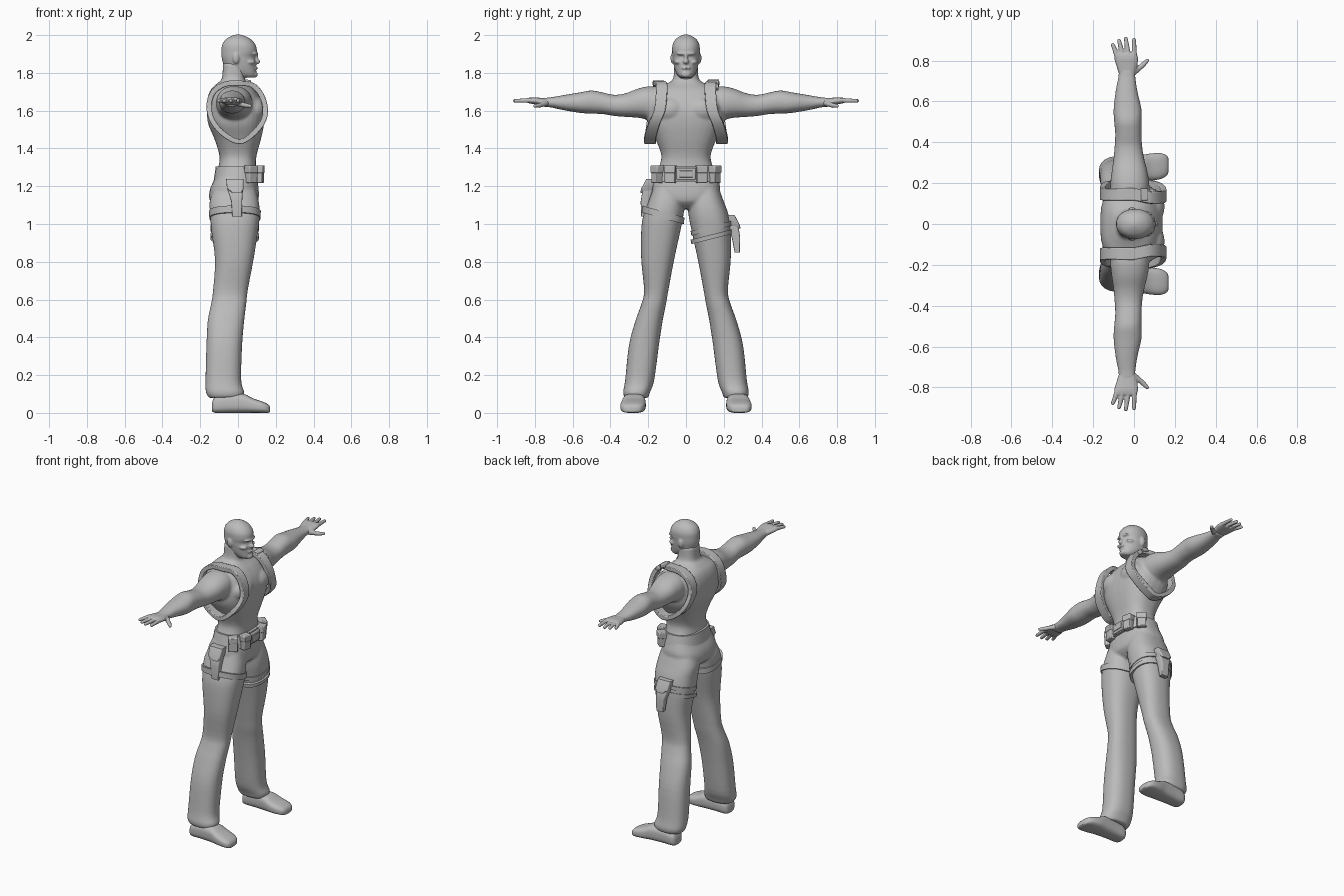
import bpy
import bmesh
from math import cos, sin, pi, copysign, radians
from mathutils import Matrix, Vector

cube = bpy.data.objects.get("Cube")
if cube:
    bpy.data.objects.remove(cube, do_unlink=True)

grey = bpy.data.materials.new("plain grey")
grey.use_nodes = True
grey.diffuse_color = (0.5, 0.5, 0.5, 1)
grey.node_tree.nodes["Principled BSDF"].inputs["Base Color"].default_value = grey.diffuse_color


def spline(rows, steps, closed=False):
    """Smooth curve through rows of numbers."""
    rows = [Vector(r) for r in rows]
    count = len(rows)

    def row(i):
        return rows[i % count] if closed else rows[max(0, min(count - 1, i))]

    result = []
    for i in range(count if closed else count - 1):
        a, b, c, d = (row(i + k) for k in (-1, 0, 1, 2))
        for s in range(steps):
            t = s / steps
            result.append(b + (c - a) * (t / 2) + (a * 2 - b * 5 + c * 4 - d) * (t * t / 2)
                          + (b * 3 - a - c * 3 + d) * (t ** 3 / 2))
    return result if closed else result + [rows[-1]]


def bridge(bm, rings, closed=False):
    """Join successive rings of points with faces."""
    rings = [[bm.verts.new(p) for p in ring] for ring in rings]
    n = len(rings[0])
    pairs = list(zip(rings, rings[1:]))
    if closed:
        pairs.append((rings[-1], rings[0]))
    else:
        bm.faces.new(rings[0])
        bm.faces.new(rings[-1])
    for a, b in pairs:
        for i in range(n):
            j = (i + 1) % n
            bm.faces.new((a[i], a[j], b[j], b[i]))


def loft(bm, rows, axes="zxy", side=1, power=2.4, steps=4, segments=32, slope=0):
    """Rows give a position along the first axis, then low and high on the other two."""
    rings = []
    for t, u0, u1, v0, v1 in spline(rows, steps):
        ring = []
        for k in range(segments):
            angle = 2 * pi * (k + 0.5) / segments
            c, s = (copysign(abs(f) ** (2 / power), f) for f in (cos(angle), sin(angle)))
            u, v = ((u0 + u1) + (u1 - u0) * c) / 2, ((v0 + v1) + (v1 - v0) * s) / 2
            p = dict(zip(axes, (t + slope * (v - (v0 + v1) / 2), u, v)))
            ring.append((p["x"], p["y"] * side, p["z"]))
        rings.append(ring)
    bridge(bm, rings)


def blob(bm, centre, radii):
    matrix = Matrix.Translation(centre) @ Matrix.Diagonal((*radii, 1))
    bmesh.ops.create_uvsphere(bm, u_segments=24, v_segments=16, radius=1, matrix=matrix)


def finish(name, bm, voxel=0, relax=0, bevel=0):
    bmesh.ops.recalc_face_normals(bm, faces=bm.faces)
    mesh = bpy.data.meshes.new(name)
    bm.to_mesh(mesh)
    bm.free()
    mesh.materials.append(grey)
    obj = bpy.data.objects.new(name, mesh)
    bpy.context.collection.objects.link(obj)
    bpy.ops.object.select_all(action="DESELECT")
    obj.select_set(True)
    bpy.context.view_layer.objects.active = obj
    if voxel:
        remesh = obj.modifiers.new("blend", "REMESH")
        remesh.mode = "VOXEL"
        remesh.voxel_size = voxel
        remesh.use_smooth_shade = True
        smooth = obj.modifiers.new("relax", "SMOOTH")
        smooth.iterations = relax
    else:
        bpy.ops.object.shade_smooth_by_angle(angle=radians(35))
    if bevel:
        mod = obj.modifiers.new("bevel", "BEVEL")
        mod.width = bevel
        mod.segments = 2
    return obj


def box(name, centre, size, turn=0, tilt=0, bevel=0.005):
    bm = bmesh.new()
    bmesh.ops.create_cube(bm, size=1, matrix=Matrix.Diagonal((*size, 1)))
    obj = finish(name, bm, bevel=bevel)
    obj.location = centre
    obj.rotation_euler = (0, tilt, turn)


def part(name, rows, **options):
    bm = bmesh.new()
    loft(bm, rows, **options)
    return finish(name, bm)


def even(rows):
    """Rows symmetric across y, written as height, back, front, half width."""
    return [(z, x0, x1, -w, w) for z, x0, x1, w in rows]


SIDES = (("left", 1), ("right", -1))

# Body: torso, chest, arms and trousers blended into one skin
body = bmesh.new()
loft(body, even([
    (1.08, -.10, .06, .06), (1.12, -.148, .105, .15), (1.18, -.15, .11, .182),
    (1.25, -.12, .1, .165), (1.32, -.1, .095, .137), (1.37, -.1, .1, .132),
    (1.45, -.125, .122, .162), (1.53, -.158, .138, .2), (1.6, -.165, .14, .208),
    (1.66, -.163, .122, .2), (1.71, -.145, .088, .175), (1.745, -.11, .05, .1),
    (1.77, -.085, .037, .068), (1.85, -.08, .04, .062)]), power=2.6)
arm = [(.1, -.09, .06, 1.56, 1.72), (.18, -.115, .075, 1.55, 1.73),
       (.25, -.11, .067, 1.562, 1.718), (.32, -.1, .05, 1.567, 1.692),
       (.38, -.095, .04, 1.572, 1.684), (.44, -.092, .037, 1.582, 1.696),
       (.5, -.097, .037, 1.584, 1.707), (.56, -.1, .037, 1.588, 1.697),
       (.65, -.09, .017, 1.603, 1.682), (.72, -.077, .007, 1.618, 1.67),
       (.76, -.075, .008, 1.62, 1.668)]
leg = [(1.2, -.12, .09, .02, .17), (1.12, -.15, .11, .01, .2), (1.05, -.147, .115, .013, .225),
       (.97, -.142, .107, .028, .237), (.81, -.122, .082, .063, .237), (.65, -.132, .052, .093, .222),
       (.58, -.142, .044, .105, .235), (.49, -.16, .033, .123, .267), (.36, -.167, .022, .143, .302),
       (.175, -.172, .017, .168, .322), (.11, -.17, .033, .19, .333), (.08, -.155, .025, .2, .325)]
for _, side in SIDES:
    loft(body, arm, axes="yxz", side=side, power=2.2)
    loft(body, leg, side=side)
    blob(body, (.083, .085 * side, 1.605), (.067, .09, .07))
finish("body", body, voxel=.008, relax=4)

# Head with brow, nose, lips, chin, cheeks and ears
head = bmesh.new()
loft(head, even([
    (1.775, .02, .088, .03), (1.79, -.02, .097, .046), (1.82, -.066, .096, .06),
    (1.86, -.082, .096, .068), (1.885, -.087, .09, .071), (1.91, -.088, .1, .073),
    (1.945, -.085, .095, .072), (1.975, -.068, .072, .058), (1.994, -.038, .04, .033),
    (2.003, -.01, .012, .01)]), power=2.1)
loft(head, even([(1.75, -.08, .035, .06), (1.8, -.075, .04, .058)]))
blob(head, (.086, 0, 1.902), (.02, .05, .01))
blob(head, (.1, 0, 1.86), (.018, .015, .014))
blob(head, (.094, 0, 1.88), (.015, .009, .028))
blob(head, (.093, 0, 1.825), (.013, .025, .006))
blob(head, (.088, 0, 1.791), (.017, .026, .016))
for _, side in SIDES:
    blob(head, (-.01, .07 * side, 1.878), (.018, .012, .03))
    blob(head, (.06, .04 * side, 1.857), (.032, .022, .013))
finish("head", head, voxel=.005, relax=3)


def finger(bm, base, tip, radius):
    """Tapering chain of spheres from base to tip."""
    for k in range(13):
        t = k / 12
        blob(bm, Vector(base).lerp(Vector(tip), t), [radius * (1 - .25 * t)] * 3)


# Hands and shoes
palm = [(.73, -.072, .003, 1.625, 1.665), (.77, -.085, .015, 1.63, 1.668),
        (.81, -.096, .02, 1.635, 1.671), (.835, -.09, .012, 1.64, 1.668)]
shoe = [(-.138, .245, .305, .01, .05), (-.12, .225, .325, 0, .085), (-.05, .22, .33, 0, .1),
        (.03, .215, .337, 0, .1), (.08, .213, .345, 0, .077), (.13, .22, .347, 0, .06),
        (.16, .237, .335, 0, .045), (.17, .26, .315, .005, .03)]
for label, side in SIDES:
    hand = bmesh.new()
    loft(hand, palm, axes="yxz", side=side)
    for base, tip in ((-.082, -.103), (-.055, -.073), (-.027, -.04), (.002, .0)):
        reach = .908 - 6 * (tip + .03) ** 2
        finger(hand, (base, .82 * side, 1.655), (tip, reach * side, 1.652), .0135)
    finger(hand, (-.005, .74 * side, 1.64), (.04, .775 * side, 1.628), .016)
    finger(hand, (.04, .775 * side, 1.628), (.065, .8 * side, 1.625), .013)
    finish(label + "_hand", hand, voxel=.005, relax=2)
    part(label + "_shoe", shoe, axes="xyz", side=side, power=3)

# Shoulder harness loops
loop = [(0, .145, 1.745), (.075, .13, 1.735), (.125, .13, 1.68), (.145, .14, 1.6),
        (.125, .17, 1.53), (.06, .19, 1.46), (0, .19, 1.437), (-.08, .185, 1.48),
        (-.137, .175, 1.55), (-.153, .15, 1.63), (-.13, .145, 1.7), (-.07, .145, 1.74)]
for label, side in SIDES:
    rings = []
    for p in spline(loop, 5, closed=True):
        out = Vector((p.x, 0, p.z - 1.6)).normalized() * .014
        across = Vector((0, .03, 0))
        ring = (p + out + across, p + out - across, p - out - across, p - out + across)
        rings.append([(q.x, q.y * side, q.z) for q in ring])
    band = bmesh.new()
    bridge(band, rings, closed=True)
    finish(label + "_harness_strap", band, bevel=.004)

# Radio clipped to the left harness strap
box("radio_top", (.05, .145, 1.752), (.035, .06, .024), tilt=.2)
box("radio_bottom", (.09, .145, 1.724), (.03, .055, .026), tilt=.8)

# Belt, buckle and pouches with flaps
part("belt", even([(1.225, -.13, .118, .172), (1.305, -.118, .114, .152)]), steps=1)
box("buckle", (.115, 0, 1.265), (.022, .1, .064))
box("buckle_plate", (.124, 0, 1.265), (.012, .07, .036), bevel=.003)
for label, side in SIDES:
    for place, x, y, turn in (("front", .112, .083, .2), ("side", .07, .152, .9)):
        name = label + "_" + place + "_pouch"
        box(name, (x, y * side, 1.26), (.042, .055, .088), turn * side)
        box(name + "_flap", (x, y * side, 1.29), (.05, .06, .04), turn * side)

# Holsters: right hip and left thigh share one shape
case = [(1.04, -.03, .02, .21, .238), (1.12, -.036, .022, .195, .24),
        (1.18, -.055, .026, .175, .23), (1.225, -.06, .026, .16, .205)]
flap = [(1.165, -.03, .018, .185, .242), (1.185, -.058, .03, .175, .238),
        (1.238, -.063, .03, .155, .21)]
for name, side, down, out in (("hip_holster", -1, 0, 0), ("thigh_holster", 1, .19, .047)):
    for suffix, rows in (("", case), ("_flap", flap)):
        moved = [(z - down, x0, x1, y0 + out, y1 + out) for z, x0, x1, y0, y1 in rows]
        part(name + suffix, moved, side=side, power=7, steps=1)

# Thigh straps, higher on the outside
part("right_thigh_strap", [(1.03, -.152, .12, .01, .235), (1.066, -.154, .121, .008, .233)],
     side=-1, steps=1, slope=.28)
for name, z in (("lower", .92), ("upper", .965)):
    part("left_thigh_strap_" + name, [(z, -.145, .11, .028, .244), (z + .024, -.147, .113, .024, .243)],
         steps=1, slope=.25)
